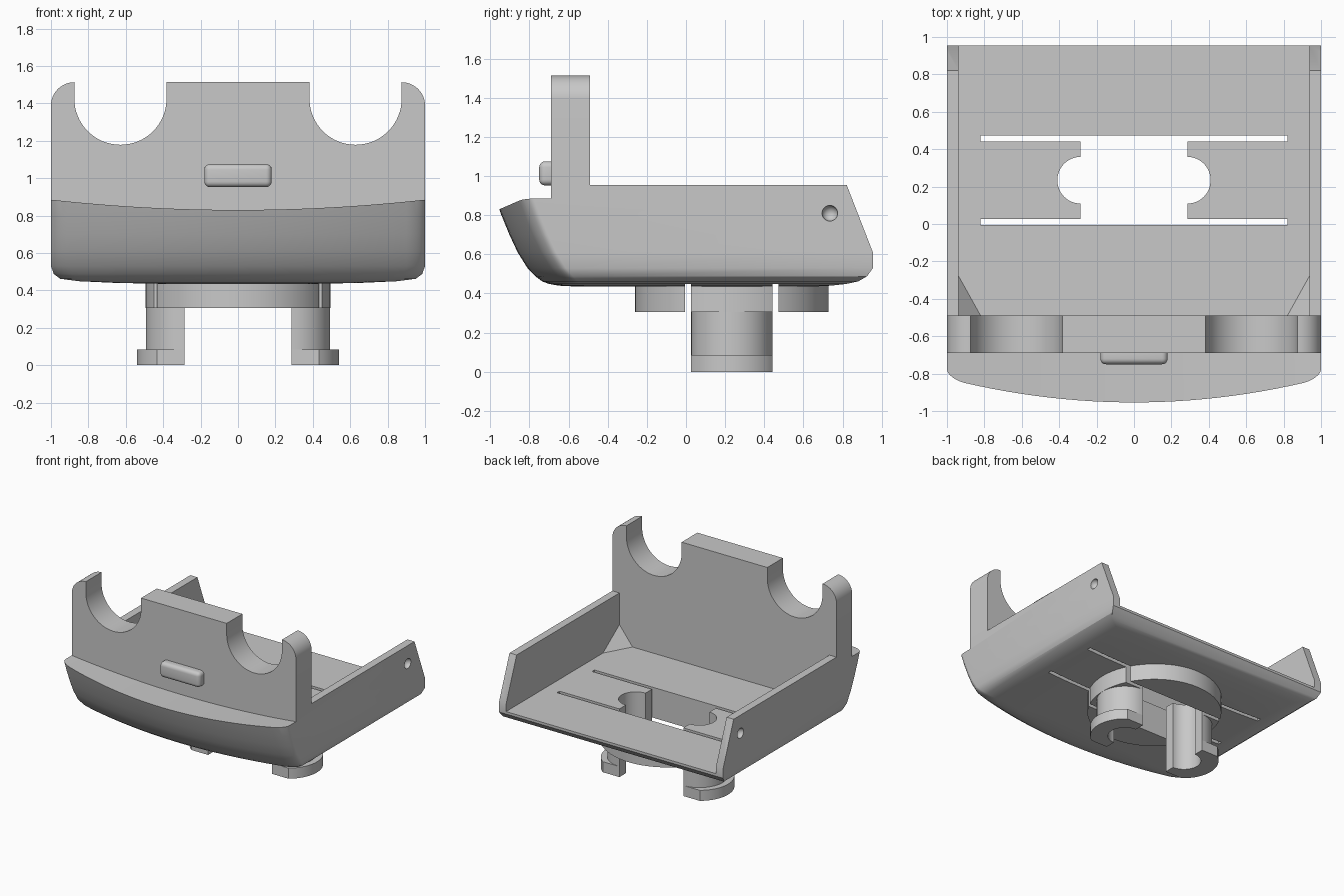
import bpy, bmesh, math
from mathutils import Matrix

if "Cube" in bpy.data.objects:
    bpy.data.objects.remove(bpy.data.objects["Cube"], do_unlink=True)

GREY = (0.58, 0.58, 0.58, 1)
mat = bpy.data.materials.new("light grey plastic")
mat.use_nodes = True
mat.diffuse_color = GREY
mat.node_tree.nodes["Principled BSDF"].inputs["Base Color"].default_value = GREY


def finish(name, bm):
    bmesh.ops.recalc_face_normals(bm, faces=bm.faces)
    me = bpy.data.meshes.new(name)
    bm.to_mesh(me)
    bm.free()
    me.materials.append(mat)
    ob = bpy.data.objects.new(name, me)
    bpy.context.collection.objects.link(ob)
    return ob


def prism(name, pts, axis, lo, hi):
    """Extrude a 2D profile along an axis."""
    place = {"x": lambda a, b, c: (c, a, b),
             "y": lambda a, b, c: (a, c, b),
             "z": lambda a, b, c: (a, b, c)}[axis]
    bm = bmesh.new()
    rings = [[bm.verts.new(place(a, b, c)) for a, b in pts] for c in (lo, hi)]
    n = len(pts)
    for r in rings:
        bm.faces.new(r)
    for i in range(n):
        j = (i + 1) % n
        bm.faces.new((rings[0][i], rings[0][j], rings[1][j], rings[1][i]))
    return finish(name, bm)


def box(name, x0, x1, y0, y1, z0, z1):
    return prism(name, [(x0, y0), (x1, y0), (x1, y1), (x0, y1)], "z", z0, z1)


def arc(cx, cy, r, a0, a1, n=24):
    return [(cx + r * math.cos(math.radians(a0 + (a1 - a0) * i / n)),
             cy + r * math.sin(math.radians(a0 + (a1 - a0) * i / n)))
            for i in range(n + 1)]


def activate(ob):
    bpy.ops.object.select_all(action="DESELECT")
    ob.select_set(True)
    bpy.context.view_layer.objects.active = ob


def cut(ob, cutter):
    activate(ob)
    mod = ob.modifiers.new("cut", "BOOLEAN")
    mod.operation, mod.solver, mod.object = "DIFFERENCE", "EXACT", cutter
    bpy.ops.object.modifier_apply(modifier=mod.name)
    bpy.data.objects.remove(cutter, do_unlink=True)


def smooth(ob, angle=30):
    activate(ob)
    bpy.ops.object.shade_smooth_by_angle(angle=math.radians(angle))


# Tray body: plan outlines lofted upwards (height, half width, front, back)
LEVELS = [(0.435, 0.40, -0.55, 0.64), (0.44, 0.65, -0.65, 0.74),
          (0.449, 0.85, -0.70, 0.82), (0.462, 0.95, -0.735, 0.88),
          (0.488, 0.985, -0.77, 0.925), (0.53, 1, -0.81, 0.955),
          (0.61, 1, -0.86, 0.955), (0.7, 1, -0.902, 0.955),
          (0.8, 1, -0.943, 0.955), (0.88, 1, -0.972, 0.955),
          (0.955, 1, -0.99, 0.955)]


def outline(w, front, back):
    def bow(x):
        return front + 0.147 * x * x
    flat = w - 0.1
    half = [(flat * i / 12, bow(flat * i / 12)) for i in range(13)]
    for i in range(1, 9):
        t = math.radians(90 * i / 8)
        x = flat + 0.1 * math.sin(t)
        half.append((x, bow(x) + 0.05 * (1 - math.cos(t))))
    half.append((w, back))
    return half + [(-x, y) for x, y in reversed(half[1:])]


bm = bmesh.new()
rings = [[bm.verts.new((x, y, z)) for x, y in outline(w, f, b)]
         for z, w, f, b in LEVELS]
for low, high in zip(rings, rings[1:]):
    for i in range(len(low)):
        j = (i + 1) % len(low)
        bm.faces.new((low[i], low[j], high[j], high[i]))
bm.faces.new(rings[0])
bm.faces.new(rings[-1])
body = finish("tray_body", bm)

# Cavity, sloped wall ends and dished nose top
FLOOR, WALL = 0.55, 0.937
cut(body, box("cavity_cutter", -WALL, WALL, -0.49, 1.2, FLOOR, 1.3))
cut(body, prism("slope_cutter", [(0.955, 0.61), (1.2, 0.61), (1.2, 1.2), (0.73, 1.2),
                                 (0.82, 0.957)], "x", -1.2, 1.2))
dish = [(x / 10, 0.83 + 0.055 * (x / 10) ** 2) for x in range(-11, 12)]
cut(body, prism("nose_cutter", dish + [(1.1, 1.2), (-1.1, 1.2)], "y", -1.2, -0.69))

# Floor opening with flexible tongues either side
MID, HALF, GAP = 0.234, 0.208, 0.031
OPEN = HALF + GAP
cut(body, box("opening_cutter", -0.285, 0.285, MID - OPEN, MID + OPEN, 0.2, 0.8))
for y0 in (MID - OPEN, MID + HALF):
    cut(body, box("slot_cutter", -0.82, 0.82, y0, y0 + GAP, 0.2, 0.8))
for s in (1, -1):
    cut(body, prism("notch_cutter", arc(s * 0.285, MID, 0.125, 0, 345, 46),
                    "z", 0.2, 0.8))
    # Round dimple in each side wall
    bm = bmesh.new()
    bmesh.ops.create_uvsphere(bm, u_segments=24, v_segments=12, radius=0.04,
                              matrix=Matrix.Translation((s, 0.735, 0.81)))
    cut(body, finish("dimple_cutter", bm))
smooth(body)

# Upright front plate with two round cradles
right_half = ([(0.382, 1.513)] + arc(0.6285, 1.425, 0.2465, 180, 360, 32)
              + [(0.875, 1.513)] + arc(0.875, 1.388, 0.125, 90, 0, 12)
              + [(1, 0.955)])
plate = prism("front_plate", right_half + [(-x, z) for x, z in reversed(right_half)],
              "y", -0.69, -0.49)
smooth(plate)

# Rounded button on the plate
button = box("front_button", -0.18, 0.18, -0.75, -0.65, 0.952, 1.075)
bev = button.modifiers.new("round", "BEVEL")
bev.width, bev.segments = 0.03, 5
activate(button)
bpy.ops.object.modifier_apply(modifier=bev.name)
smooth(button)

# Boss segments under the floor
R = 0.494
a = math.degrees(math.asin(OPEN / R))
for name, start in (("back_boss", a), ("front_boss", 180 + a)):
    smooth(prism(name, arc(0, MID, R, start, start + 180 - 2 * a, 40),
                 "z", 0.305, 0.445))

# Clip on each side: boss part, half-round leg and wider foot; corner gussets
a = math.degrees(math.asin(HALF / R))
f = math.degrees(math.asin(HALF / 0.255))
inner = ([(0.285, MID + HALF)] + arc(0.285, MID, 0.125, 90, -90)
         + [(0.285, MID - HALF)])
for s, side in ((1, "left"), (-1, "right")):
    for part, outer, z0, z1 in (
            ("boss", arc(0, MID, R, -a, a), 0.305, 0.445),
            ("leg", arc(0.285, MID, HALF, -90, 90)[1:-1], 0.085, 0.305),
            ("foot", arc(0.285, MID, 0.255, -f, f), 0, 0.085)):
        smooth(prism(side + "_clip_" + part, [(s * x, y) for x, y in inner + outer],
                     "z", z0, z1))
    bm = bmesh.new()
    v = [bm.verts.new((s * x, y, z)) for x, y, z in
         ((WALL, -0.49, FLOOR), (WALL, -0.28, FLOOR), (0.82, -0.49, FLOOR),
          (WALL, -0.49, 0.7))]
    for skip in range(4):
        bm.faces.new([p for i, p in enumerate(v) if i != skip])
    finish(side + "_gusset", bm)
